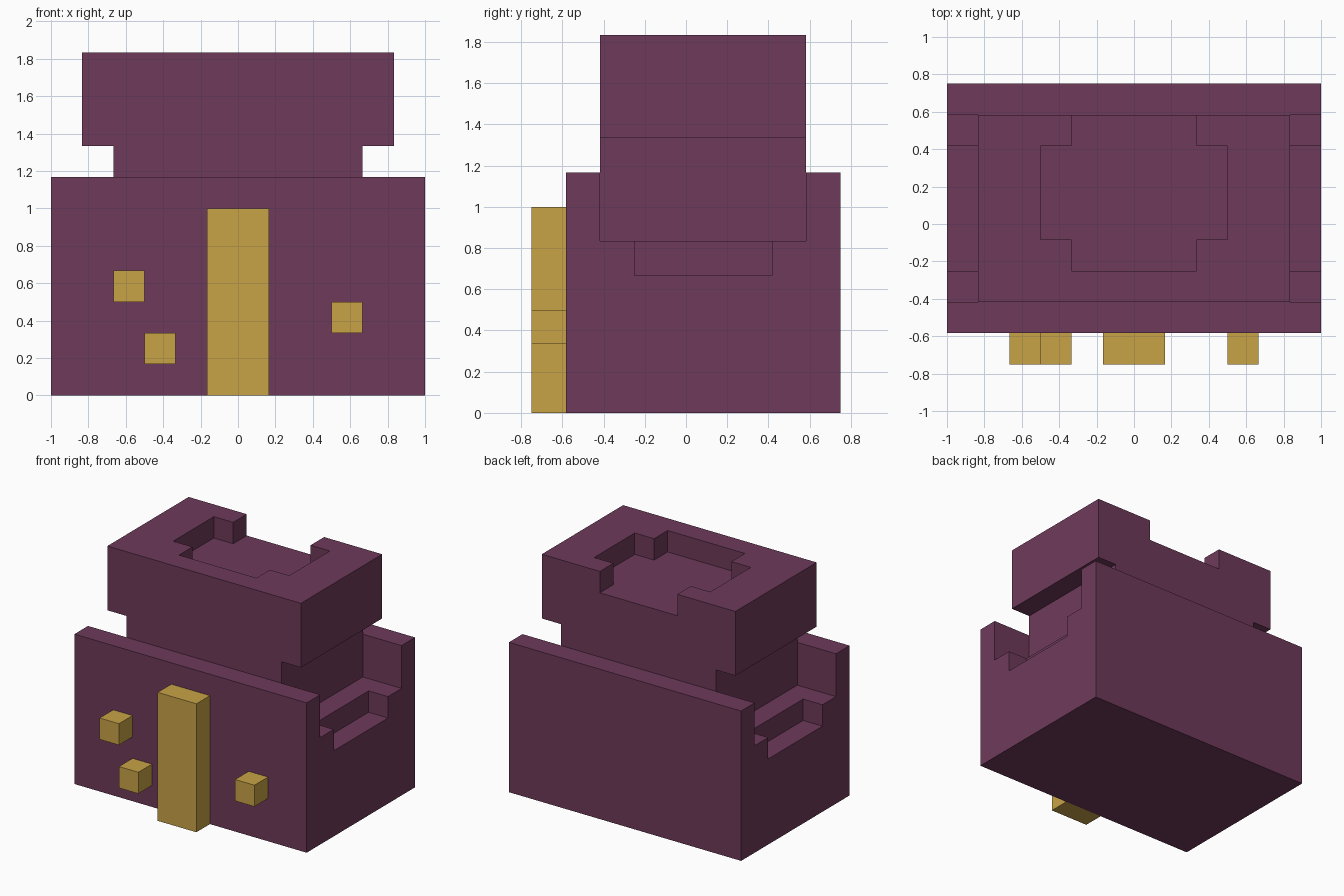
import bpy
import bmesh
from mathutils import Vector

UNIT = 1 / 6  # every part sits on a grid of this step

default = bpy.data.objects.get("Cube")
if default:
    bpy.data.objects.remove(default, do_unlink=True)


def make_material(name, colour):
    mat = bpy.data.materials.new(name)
    mat.use_nodes = True
    mat.diffuse_color = colour
    bsdf = next(n for n in mat.node_tree.nodes if n.type == "BSDF_PRINCIPLED")
    bsdf.inputs["Base Color"].default_value = colour
    return mat


plum = make_material("plum", (0.156, 0.042, 0.102, 1))
gold = make_material("gold", (0.584, 0.366, 0.063, 1))


def prism(name, outline, direction, mat):
    """Extrude a closed outline, given in grid steps, along a direction."""
    bm = bmesh.new()
    face = bm.faces.new([bm.verts.new(Vector(p) * UNIT) for p in outline])
    grown = bmesh.ops.extrude_face_region(bm, geom=[face], use_keep_orig=True)
    moved = [v for v in grown["geom"] if isinstance(v, bmesh.types.BMVert)]
    bmesh.ops.translate(bm, verts=moved, vec=Vector(direction) * UNIT)
    bmesh.ops.recalc_face_normals(bm, faces=bm.faces)
    mesh = bpy.data.meshes.new(name)
    bm.to_mesh(mesh)
    bm.free()
    mesh.materials.append(mat)
    obj = bpy.data.objects.new(name, mesh)
    bpy.context.collection.objects.link(obj)
    return obj


def box(name, x, y, z, mat):
    corners = [(x[0], y[0]), (x[1], y[0]), (x[1], y[1]), (x[0], y[1])]
    return prism(name, [(a, b, z[0]) for a, b in corners], (0, 0, z[1] - z[0]), mat)


def carve(obj, cutters):
    """Cut the helpers out of the object, then drop them."""
    for cutter in cutters:
        cutter.hide_render = True
        mod = obj.modifiers.new("cut", "BOOLEAN")
        mod.operation = "DIFFERENCE"
        mod.solver = "EXACT"
        mod.object = cutter
    bpy.context.view_layer.update()
    graph = bpy.context.evaluated_depsgraph_get()
    mesh = bpy.data.meshes.new_from_object(obj.evaluated_get(graph))
    obj.modifiers.clear()
    obj.data = mesh
    for cutter in cutters:
        bpy.data.objects.remove(cutter, do_unlink=True)


# Main block with a stepped slot in each side
body = box("body", (-6, 6), (-3.5, 4.5), (0, 7), plum)
slots = []
for s in (-1, 1):
    slots.append(box("slot_cutter", (4 * s, 7 * s), (-2.5, 3.5), (5, 8), plum))
    slots.append(box("step_cutter", (5 * s, 7 * s), (-1.5, 2.5), (4, 6), plum))
carve(body, slots)

# Neck and wider cap, one T profile run from front to back
half = [(4, 7), (4, 8), (5, 8), (5, 11)]
profile = half + [(-x, z) for x, z in reversed(half)]
cap = prism("neck_and_cap", [(x, -2.5, z) for x, z in profile], (0, 6, 0), plum)

# Cross-shaped recess in the cap, open at the back
side = [(2, -1.5), (2, -0.5), (3, -0.5), (3, 2.5), (2, 2.5), (2, 5)]
cross = side + [(-x, y) for x, y in reversed(side)]
carve(cap, [prism("recess_cutter", [(x, y, 10) for x, y in cross], (0, 0, 2), plum)])

# Gold post and studs on the front
FRONT = (-4.5, -3.5)
box("front_post", (-1, 1), FRONT, (0, 6), gold)
studs = {"upper_right_stud": (-4, 3), "lower_right_stud": (-3, 1), "left_stud": (3, 2)}
for name, (x, z) in studs.items():
    box(name, (x, x + 1), FRONT, (z, z + 1), gold)
